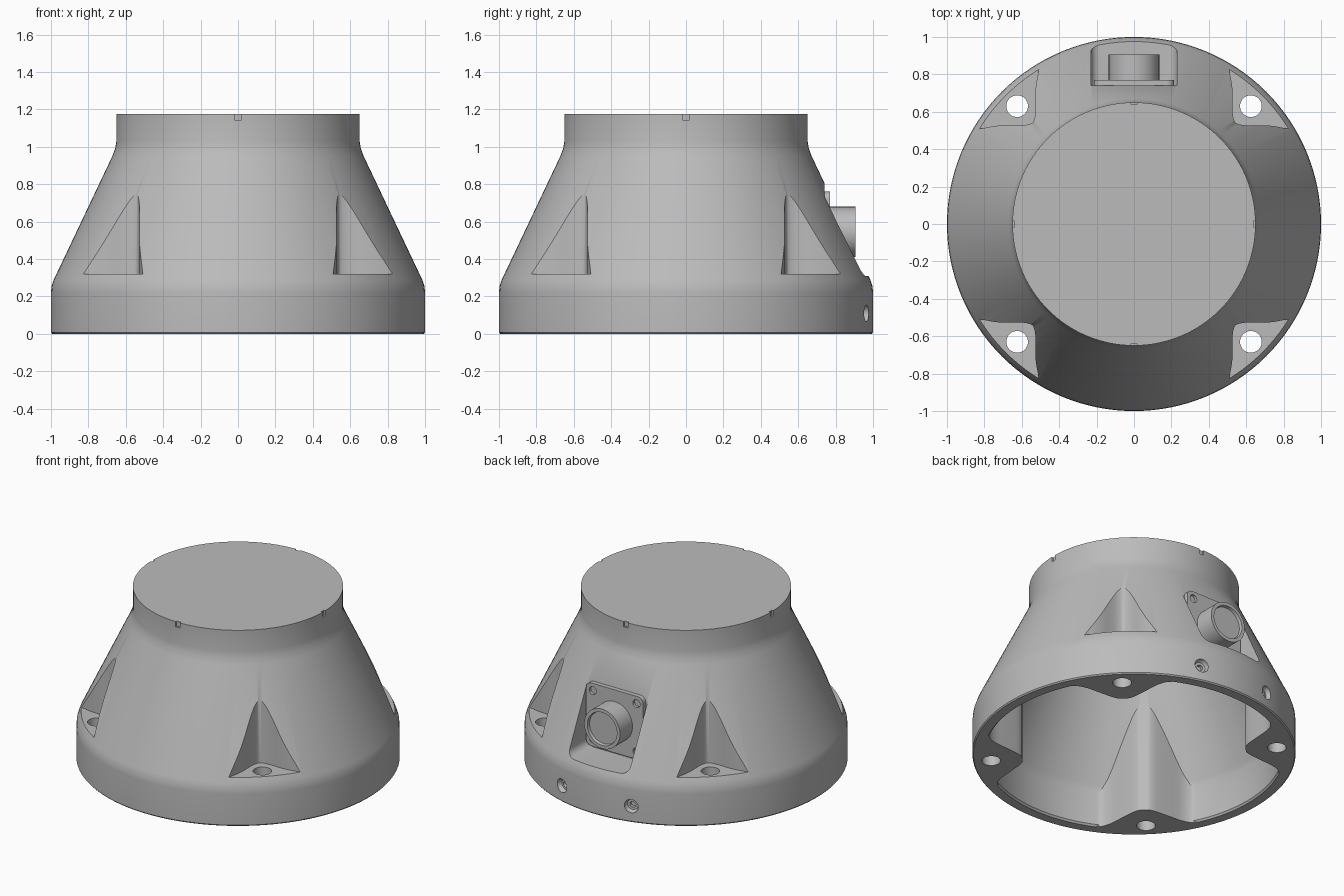
import bpy, bmesh, math
from mathutils import Matrix, Vector

if "Cube" in bpy.data.objects:
    bpy.data.objects.remove(bpy.data.objects["Cube"], do_unlink=True)

grey = bpy.data.materials.new("cast_grey")
grey.use_nodes = True
grey.diffuse_color = (0.5, 0.5, 0.5, 1)
grey.node_tree.nodes["Principled BSDF"].inputs["Base Color"].default_value = (0.5, 0.5, 0.5, 1)


def finish(name, bm, matrix):
    bmesh.ops.remove_doubles(bm, verts=bm.verts, dist=1e-5)
    bmesh.ops.recalc_face_normals(bm, faces=bm.faces)
    bm.transform(matrix)
    mesh = bpy.data.meshes.new(name)
    bm.to_mesh(mesh)
    bm.free()
    obj = bpy.data.objects.new(name, mesh)
    obj.data.materials.append(grey)
    bpy.context.collection.objects.link(obj)
    return obj


def lathe(name, profile, steps=128, matrix=Matrix()):
    """Revolve (radius, height) points, which begin and end on the axis."""
    bm = bmesh.new()
    verts = [bm.verts.new((r, 0, z)) for r, z in profile]
    edges = [bm.edges.new(pair) for pair in zip(verts, verts[1:])]
    bmesh.ops.spin(bm, geom=verts + edges, cent=(0, 0, 0), axis=(0, 0, 1),
                   angle=math.tau, steps=steps)
    return finish(name, bm, matrix)


def prism(name, outline, low, high, matrix=Matrix()):
    bm = bmesh.new()
    face = bm.faces.new([bm.verts.new((x, y, low)) for x, y in outline])
    top = bmesh.ops.extrude_face_region(bm, geom=[face])["geom"]
    bmesh.ops.translate(bm, vec=(0, 0, high - low),
                        verts=[v for v in top if isinstance(v, bmesh.types.BMVert)])
    return finish(name, bm, matrix)


def cylinder(name, radius, low, high, matrix=Matrix(), steps=32):
    return lathe(name, [(0, low), (radius, low), (radius, high), (0, high)], steps, matrix)


def cut(target, cutter):
    mod = target.modifiers.new("cut", 'BOOLEAN')
    mod.operation, mod.solver, mod.object = 'DIFFERENCE', 'EXACT', cutter
    bpy.context.view_layer.objects.active = target
    bpy.ops.object.modifier_apply(modifier=mod.name)
    bpy.data.objects.remove(cutter, do_unlink=True)


def rounded(points, rounds=3):
    """Corner cutting on an open path that keeps its end points."""
    for _ in range(rounds):
        path = [points[0]]
        for a, b in zip(points, points[1:]):
            path += [a.lerp(b, 0.25), a.lerp(b, 0.75)]
        points = path + [points[-1]]
    return points


def corner_outline(half, sx, sy):
    """Wedge in plan, symmetric about the diagonal, moved to one quadrant."""
    points = [Vector(p) for p in half]
    path = rounded(points + [Vector((p.y, p.x)) for p in reversed(points)])
    path.append(Vector((1.1, 1.1)))
    return [(p.x * sx, p.y * sy) for p in path]


def round_rect(w, h, r):
    out = []
    for i, (sx, sy) in enumerate([(1, 1), (-1, 1), (-1, -1), (1, -1)]):
        for k in range(7):
            a = (i + k / 6) * math.pi / 2
            out.append((sx * (w - r) + r * math.cos(a), sy * (h - r) + r * math.sin(a)))
    return out


def facing_back(x, y, z):
    return Matrix.Translation((x, y, z)) @ Matrix.Rotation(-math.pi / 2, 4, 'X')


quadrants = [(sx, sy) for sx in (1, -1) for sy in (1, -1)]
PLATE_Z = 0.545

# Outer housing
housing = lathe("housing", [
    (0, 0), (0.993, 0), (1, 0.008), (1, 0.22), (0.997, 0.255), (0.985, 0.29),
    (0.672, 0.95), (0.657, 0.99), (0.65, 1.03), (0.65, 1.175), (0, 1.175)])

# Hollow inside, leaving pillars behind the pockets and the connector
cavity = lathe("cavity", [
    (0, -0.1), (0.93, -0.1), (0.93, 0), (0.92, 0.012), (0.92, 0.25), (0.905, 0.29),
    (0.6, 0.94), (0.58, 1.0), (0.58, 1.11), (0, 1.11)])
pillar = [(0.30, 1.05), (0.37, 0.86), (0.44, 0.80), (0.45, 0.62), (0.46, 0.52), (0.49, 0.49)]
for sx, sy in quadrants:
    cut(cavity, prism("pillar", corner_outline(pillar, sx, sy), -0.2, 1.0))
cut(cavity, prism("connector_backing", round_rect(0.29, 0.31, 0.06), 0, 0.4,
                  facing_back(0, 0.68, 0.56)))
cut(housing, cavity)

# Corner pockets and bolt holes
pocket = [(0.47, 1.1), (0.505, 0.84), (0.53, 0.72), (0.525, 0.60), (0.535, 0.55)]
for sx, sy in quadrants:
    cut(housing, prism("pocket", corner_outline(pocket, sx, sy), 0.32, 1.1))
    cut(housing, cylinder("bolt_hole", 0.058, -0.1, 0.5,
                          Matrix.Translation((0.625 * sx, 0.63 * sy, 0))))

# Connector recess in the back
cut(housing, prism("recess", round_rect(0.23, 0.295, 0.05), 0, 0.4,
                   facing_back(0, 0.74, 0.605)))

# Countersunk screw holes in the base band
for side in (-1, 1):
    place = Matrix.Rotation(side * math.radians(15.2), 4, 'Z') @ facing_back(0, 1, 0.11)
    cut(housing, lathe("countersink", [
        (0, -0.055), (0.02, -0.055), (0.02, -0.03), (0.035, -0.03), (0.045, -0.012),
        (0.048, 0.1), (0, 0.1)], 32, place))

# Alignment notches around the rim
for i in range(4):
    turn = Matrix.Rotation(i * math.pi / 2, 4, 'Z')
    cut(housing, prism("notch", [(-0.016, -0.7), (0.016, -0.7), (0.016, -0.638), (-0.016, -0.638)],
                       1.14, 1.2, turn))

# Connector plate with four screw holes
plate = prism("connector_plate", round_rect(0.215, 0.215, 0.04), -0.01, 0.03,
              facing_back(0, 0.74, PLATE_Z))
for sx, sy in quadrants:
    cut(plate, cylinder("plate_hole", 0.027, 0.012, 0.1,
                        facing_back(0.165 * sx, 0.74, PLATE_Z + 0.165 * sy), 24))

# Connector barrel with a recessed end
barrel = lathe("connector_barrel", [
    (0, 0.02), (0.135, 0.02), (0.135, 0.165), (0.112, 0.165), (0.108, 0.145), (0, 0.145)],
    64, facing_back(0, 0.74, PLATE_Z))

# Smooth shading with sharp machined edges
for obj in (housing, plate, barrel):
    bpy.ops.object.select_all(action='DESELECT')
    obj.select_set(True)
    bpy.context.view_layer.objects.active = obj
    bpy.ops.object.shade_smooth_by_angle(angle=math.radians(30))
